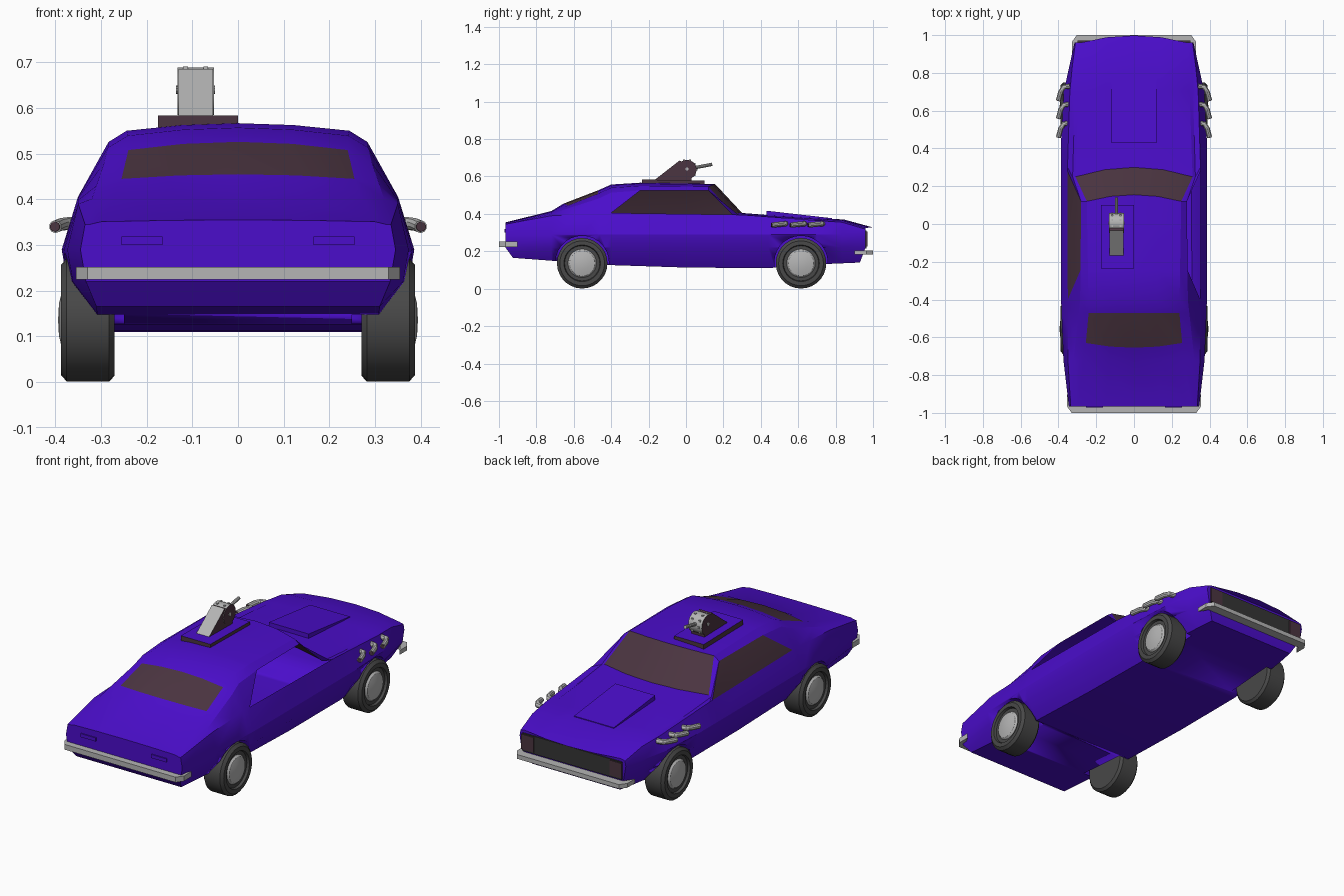
import bpy, bmesh, math
from mathutils import Vector, Matrix

if "Cube" in bpy.data.objects:
    bpy.data.objects.remove(bpy.data.objects["Cube"], do_unlink=True)


def material(name, r, g, b):
    m = bpy.data.materials.new(name)
    m.use_nodes = True
    m.diffuse_color = (r, g, b, 1)
    m.node_tree.nodes["Principled BSDF"].inputs["Base Color"].default_value = (r, g, b, 1)
    return m


PAINT = material("purple paint", .07, .004, .6)
GLASS = material("brown glass", .07, .035, .052)
RUBBER = material("tyre rubber", .065, .065, .065)
GRILLE = material("dark grille", .035, .035, .035)
SILVER = material("silver metal", .46, .46, .46)


def finish(bm, name, mats, angle=30):
    bmesh.ops.recalc_face_normals(bm, faces=bm.faces)
    mesh = bpy.data.meshes.new(name)
    bm.to_mesh(mesh)
    bm.free()
    for m in mats:
        mesh.materials.append(m)
    ob = bpy.data.objects.new(name, mesh)
    bpy.context.collection.objects.link(ob)
    bpy.ops.object.select_all(action='DESELECT')
    bpy.context.view_layer.objects.active = ob
    ob.select_set(True)
    bpy.ops.object.shade_smooth_by_angle(angle=math.radians(angle))
    return ob


def prism(name, outline, lo, hi, place, mats, rule=None):
    """Extrude a 2D outline from lo to hi; place(u, v, w) gives the 3D point."""
    bm = bmesh.new()
    rings = [[bm.verts.new(place(u, v, w)) for u, v in outline] for w in (lo, hi)]
    for ring in rings:
        bm.faces.new(ring)
    n = len(outline)
    for i in range(n):
        j = (i + 1) % n
        bm.faces.new((rings[0][i], rings[0][j], rings[1][j], rings[1][i]))
    bmesh.ops.recalc_face_normals(bm, faces=bm.faces)
    if rule:
        for f in bm.faces:
            f.normal_update()
            f.material_index = rule(f.normal)
    return finish(bm, name, mats)


def side(u, v, w):
    return (w, u, v)


def plan(u, v, w):
    return (u, v, w)


def box(name, x, y, z, mat):
    corners = [(x[0], y[0]), (x[1], y[0]), (x[1], y[1]), (x[0], y[1])]
    return prism(name, corners, z[0], z[1], plan, [mat])


def lathe(name, profile, centre, sign, mats, rule, steps=28):
    """Spin an (offset, radius) profile about the x axis."""
    bm = bmesh.new()
    verts = [bm.verts.new((o * sign, 0, r)) for o, r in profile]
    edges = [bm.edges.new(p) for p in zip(verts, verts[1:])]
    bmesh.ops.spin(bm, geom=verts + edges, axis=(1, 0, 0), cent=(0, 0, 0),
                   angle=math.tau, steps=steps)
    bmesh.ops.remove_doubles(bm, verts=bm.verts, dist=.0004)
    for f in bm.faces:
        f.material_index = rule(f.calc_center_median())
    bmesh.ops.translate(bm, verts=bm.verts, vec=centre)
    return finish(bm, name, mats)


def curve(*pts):
    """Piecewise linear function along the length of the car."""
    def f(y):
        for (a, p), (b, q) in zip(pts, pts[1:]):
            if y <= b:
                return p + (q - p) * max(0, (y - a) / (b - a))
        return pts[-1][1]
    return f


# Body outline curves along y
top_z = curve((-.965, .355), (-.72, .415), (-.4, .557), (-.24, .567), (.12, .56),
              (.25, .405), (.835, .37), (.96, .328))
drop = curve((-.965, .01), (-.72, .014), (-.47, .045), (.12, .035), (.25, .01), (.44, .018), (.96, .008))
rail_x = curve((-.965, .325), (-.72, .32), (-.4, .285), (.12, .28), (.25, .325), (.96, .305))
inner_x = curve((-.965, .3), (-.63, .255), (-.47, .24), (.12, .25), (.25, .31), (.96, .285))
belt_x = curve((-.965, .335), (-.72, .35), (.3, .352), (.75, .338), (.96, .31))
belt_z = curve((-.965, .345), (-.72, .39), (-.4, .405), (.3, .395), (.835, .355), (.96, .318))
wide_x = curve((-.965, .345), (-.7, .376), (-.4, .386), (.5, .386), (.7, .372), (.96, .315))
floor_x = curve((-.965, .31), (0, .305), (.6, .3), (.96, .26))
floor_z = curve((-.925, .165), (-.25, .115), (.45, .11), (.7, .13), (.93, .14))
bow = curve((-.72, 0), (-.63, -.025), (-.47, 0), (0, 0), (.12, .035), (.25, .05),
            (.44, 0), (.835, .01), (.96, .038))

# Each station holds the y of the lower body and the y of the roof part
STATIONS = [(-.965, -.965), (-.72, -.72), (-.55, -.63), (-.46, -.47), (-.43, -.4), (-.4, -.245),
            (0, 0), (.28, .12), (.3, .25), (.44, .44), (.7, .7), (.835, .835), (.96, .96)]


def section(y, t):
    fy = min(max(y, -.925), .93)
    zt, dz, b = top_z(t), drop(t), bow(t)
    half = [(floor_x(y), fy, floor_z(y)), (wide_x(y) - .012, y, .22), (wide_x(y), y, .29),
            (belt_x(y), y, belt_z(y)), (rail_x(t), t, zt - dz), (inner_x(t), t, zt - .4 * dz),
            (inner_x(t) * .5, t + b * .75, zt - .1 * dz)]
    return half + [(0, t + b, zt)] + [(-x, v, z) for x, v, z in reversed(half)]


# Body shell lofted through the stations, windows coloured by position
bm = bmesh.new()
rows = [[bm.verts.new(p) for p in section(*s)] for s in STATIONS]
n = len(rows[0])
for k, (r, s) in enumerate(zip(rows, rows[1:])):
    t0, t1 = STATIONS[k][1], STATIONS[k + 1][1]
    for i in range(n):
        j = (i + 1) % n
        f = bm.faces.new((r[i], r[j], s[j], s[i]))
        screen = i in (5, 6, 7, 8) and (t0 == .12 or t0 == -.63)
        door = i in (3, 10) and t0 >= -.245 and t1 <= .12
        f.material_index = int(screen or door)
for row in (rows[0], rows[-1]):
    for i in range(6):
        bm.faces.new((row[i], row[i + 1], row[n - 2 - i], row[n - 1 - i]))
    bm.faces.new(row[6:9])
body = finish(bm, "body", [PAINT, GLASS], 25)

# Wheel arches and wheels
AXLES = {"rear": -.555, "front": .615}
for sign, hand in ((1, "left"), (-1, "right")):
    for end, y in AXLES.items():
        ring = [(y + .143 * math.cos(a * math.tau / 28), .14 + .143 * math.sin(a * math.tau / 28))
                for a in range(28)]
        cutter = prism("arch_cutter", ring, sign * .25, sign * .45, side, [])
        cutter.hide_render = True
        cut = body.modifiers.new("arch", 'BOOLEAN')
        cut.operation, cut.solver, cut.object = 'DIFFERENCE', 'EXACT', cutter
        bpy.context.view_layer.objects.active = body
        bpy.ops.object.modifier_apply(modifier=cut.name)
        bpy.data.objects.remove(cutter, do_unlink=True)
        profile = [(.27, 0), (.27, .122), (.282, .135), (.375, .135), (.388, .12), (.388, .098),
                   (.375, .094), (.375, .076), (.384, .068), (.392, .035), (.394, 0)]
        lathe(end + "_" + hand + "_wheel", profile, (0, y, .136), sign, [RUBBER, SILVER],
              lambda c: int(abs(c.x) > .36 and math.hypot(c.y, c.z) < .08))

# Open window on one side
bm = bmesh.new()
bm.from_mesh(body.data)
opening = [f for f in bm.faces if f.material_index == 1 and f.normal.x > .5]
bmesh.ops.delete(bm, geom=opening, context='FACES')
bm.to_mesh(body.data)
bm.free()

# Hood scoop wedge
prism("hood_scoop", [(.43, .38), (.43, .417), (.78, .377), (.78, .36)], -.118, .118, side, [PAINT])

# Grille and covered headlights
box("grille", (-.295, .295), (.957, .966), (.215, .31), GRILLE)
for s in (1, -1):
    box("headlight_cover", sorted((s * .225, s * .298)), (.962, .971), (.225, .305), GLASS)
    box("tail_light_panel", sorted((s * .165, s * .255)), (-.971, -.962), (.3, .319), PAINT)


# Bumpers: bars with ends wrapping round the corners
def bumper(name, s, half, z0, z1):
    right = [(half - .025, s * 1.0), (half, s * .965), (half, s * .9), (half - .03, s * .95)]
    prism(name, right + [(-x, y) for x, y in reversed(right)], z0, z1, plan, [SILVER])


bumper("rear_bumper", -1, .355, .224, .252)
bumper("front_bumper", 1, .328, .182, .205)


# Round bars between points, used for exhausts and the gun
def tube(name, pts, radius, mat):
    bm = bmesh.new()
    rings = []
    for i, p in enumerate(pts):
        d = Vector(pts[min(i + 1, len(pts) - 1)]) - Vector(pts[max(i - 1, 0)])
        m = Matrix.Translation(p) @ d.to_track_quat('Z', 'Y').to_matrix().to_4x4()
        ring = bmesh.ops.create_circle(bm, segments=10, radius=radius, matrix=m)["verts"]
        rings.append(ring)
    for r, q in zip(rings, rings[1:]):
        for i in range(10):
            j = (i + 1) % 10
            bm.faces.new((r[i], r[j], q[j], q[i]))
    for r in (rings[0], rings[-1]):
        bm.faces.new(r)
    return finish(bm, name, [mat])


# Side exhausts, three on each side
for s in (1, -1):
    for y in (.46, .56, .655):
        path = [(s * .34, y + .075, .347), (s * .372, y + .07, .347),
                (s * .388, y + .045, .345), (s * .4, y, .34)]
        tube("exhaust_pipe", path, .014, SILVER)
        tube("exhaust_tip", [path[-1], (s * .401, y - .004, .34)], .011, GLASS)

# Roof turret: base plate, sloped housing, drum, barrel
prism("turret_base", [(-.235, .55), (.1, .55), (.1, .578), (-.235, .584)], -.175, 0, side,
      [GLASS, PAINT], lambda v: int(v.z > .5))
prism("turret_housing", [(-.17, .58), (-.035, .685), (.03, .66), (.03, .575)], -.13, -.055, side,
      [GLASS, SILVER], lambda v: int(v.y < -.3 and v.z > .3))
lathe("turret_drum", [(-.04, 0), (-.04, .052), (.04, .052), (.04, 0)], (-.093, .005, .637), 1,
      [GLASS, SILVER], lambda c: int(abs(c.x) < .03), 16)
tube("drum_axle", [(-.136, .005, .64), (-.05, .005, .64)], .009, SILVER)
for a in range(10):
    ang = math.tau * a / 10
    y, z = .005 + .051 * math.cos(ang), .637 + .051 * math.sin(ang)
    for x in (-.115, -.071):
        box("drum_bolt", (x - .005, x + .005), (y - .005, y + .005), (z - .005, z + .005), SILVER)
tube("gun_barrel", [(-.093, .02, .642), (-.093, .14, .665)], .009, SILVER)
